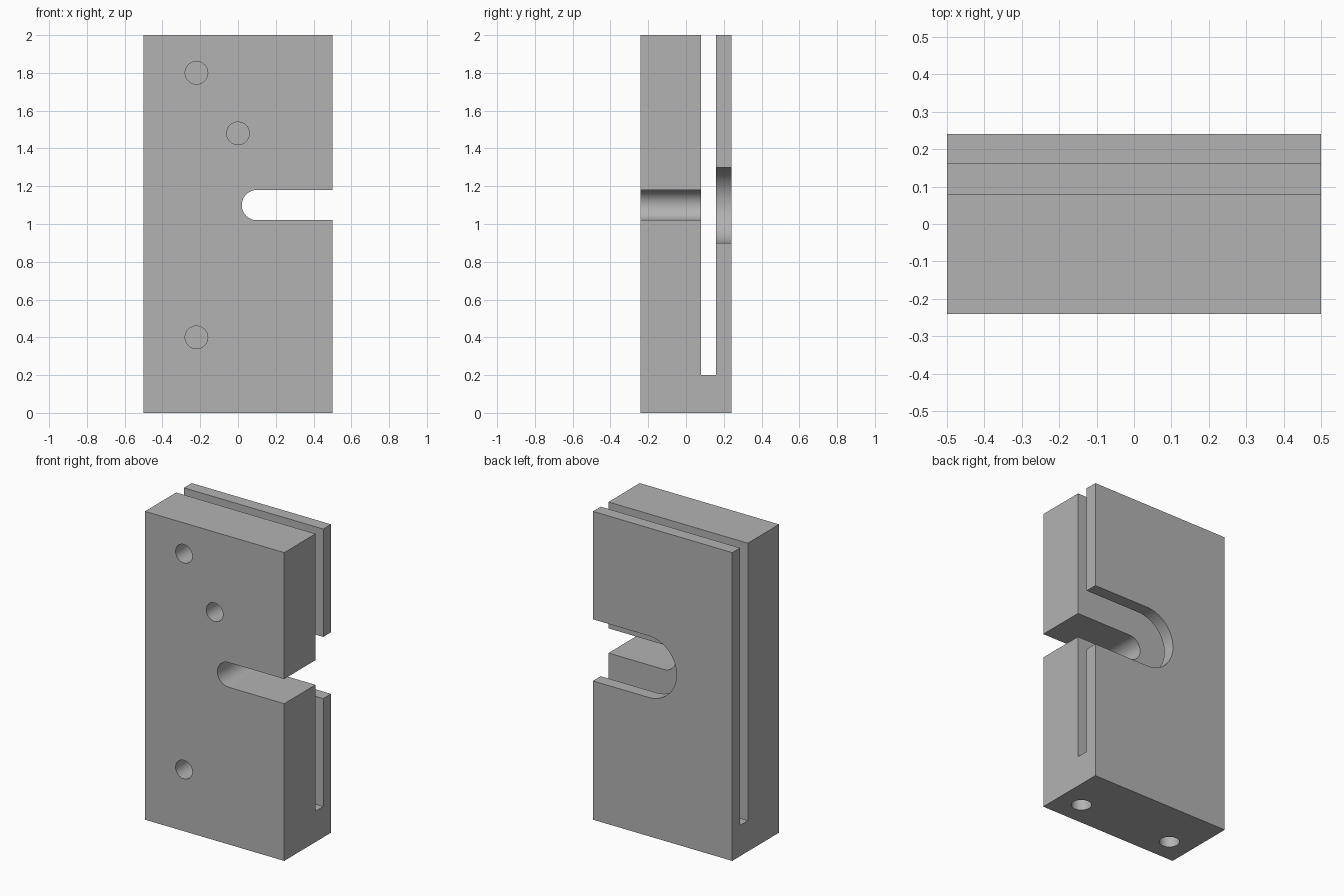
import bpy, bmesh, math
from mathutils import Vector

if "Cube" in bpy.data.objects:
    bpy.data.objects.remove(bpy.data.objects["Cube"], do_unlink=True)

grey = bpy.data.materials.new("plain grey")
grey.use_nodes = True
colour = (0.45, 0.45, 0.45, 1)
grey.diffuse_color = colour
grey.node_tree.nodes["Principled BSDF"].inputs["Base Color"].default_value = colour


def prism(name, points, direction):
    """Extrude a closed outline of 3D points along a direction."""
    bm = bmesh.new()
    face = bm.faces.new([bm.verts.new(p) for p in points])
    extruded = bmesh.ops.extrude_face_region(bm, geom=[face])["geom"]
    moved = [v for v in extruded if isinstance(v, bmesh.types.BMVert)]
    bmesh.ops.translate(bm, verts=moved, vec=Vector(direction))
    bmesh.ops.recalc_face_normals(bm, faces=bm.faces)
    mesh = bpy.data.meshes.new(name)
    bm.to_mesh(mesh)
    bm.free()
    mesh.materials.append(grey)
    obj = bpy.data.objects.new(name, mesh)
    bpy.context.collection.objects.link(obj)
    return obj


def arc(radius, start, end, steps):
    angles = [start + (end - start) * i / steps for i in range(steps + 1)]
    return [(radius * math.cos(a), radius * math.sin(a)) for a in angles]


def cut(target, cutter):
    mod = target.modifiers.new("cut", 'BOOLEAN')
    mod.operation = 'DIFFERENCE'
    mod.solver = 'EXACT'
    mod.object = cutter
    bpy.context.view_layer.objects.active = target
    bpy.ops.object.modifier_apply(modifier=mod.name)
    bpy.data.objects.remove(cutter, do_unlink=True)


def open_slot(radius, y0, depth):
    """Round-ended slot that runs out through the +x side."""
    cx, cz = 0.1, 1.1
    end = arc(radius, math.pi / 2, 3 * math.pi / 2, 32)
    outline = [(cx + u, y0, cz + v) for u, v in end]
    outline += [(0.6, y0, cz - radius), (0.6, y0, cz + radius)]
    return prism("slot_cutter", outline, (0, depth, 0))


# Block: thick front part and thin back plate joined along the foot
profile = [(-0.24, 0), (0.24, 0), (0.24, 2), (0.16, 2),
           (0.16, 0.2), (0.08, 0.2), (0.08, 2), (-0.24, 2)]
block = prism("slotted_block", [(-0.5, y, z) for y, z in profile], (1, 0, 0))

# Narrow slot in the front part, wide slot in the back plate
cut(block, open_slot(0.08, -0.3, 0.42))
cut(block, open_slot(0.2, 0.12, 0.2))

circle = arc(0.06, 0, 2 * math.pi, 48)[:-1]

# Front holes, open into the gap
for x, z in [(-0.22, 1.8), (0, 1.48), (-0.22, 0.4)]:
    ring = [(x + u, -0.3, z + v) for u, v in circle]
    cut(block, prism("front_hole_cutter", ring, (0, 0.42, 0)))

# Blind mounting holes in the underside
for x in (-0.34, 0.34):
    ring = [(x + u, -0.08 + v, -0.1) for u, v in circle]
    cut(block, prism("foot_hole_cutter", ring, (0, 0, 0.5)))

# Smooth bores with sharp rims
block.select_set(True)
bpy.context.view_layer.objects.active = block
bpy.ops.object.shade_smooth_by_angle(angle=math.radians(30))
